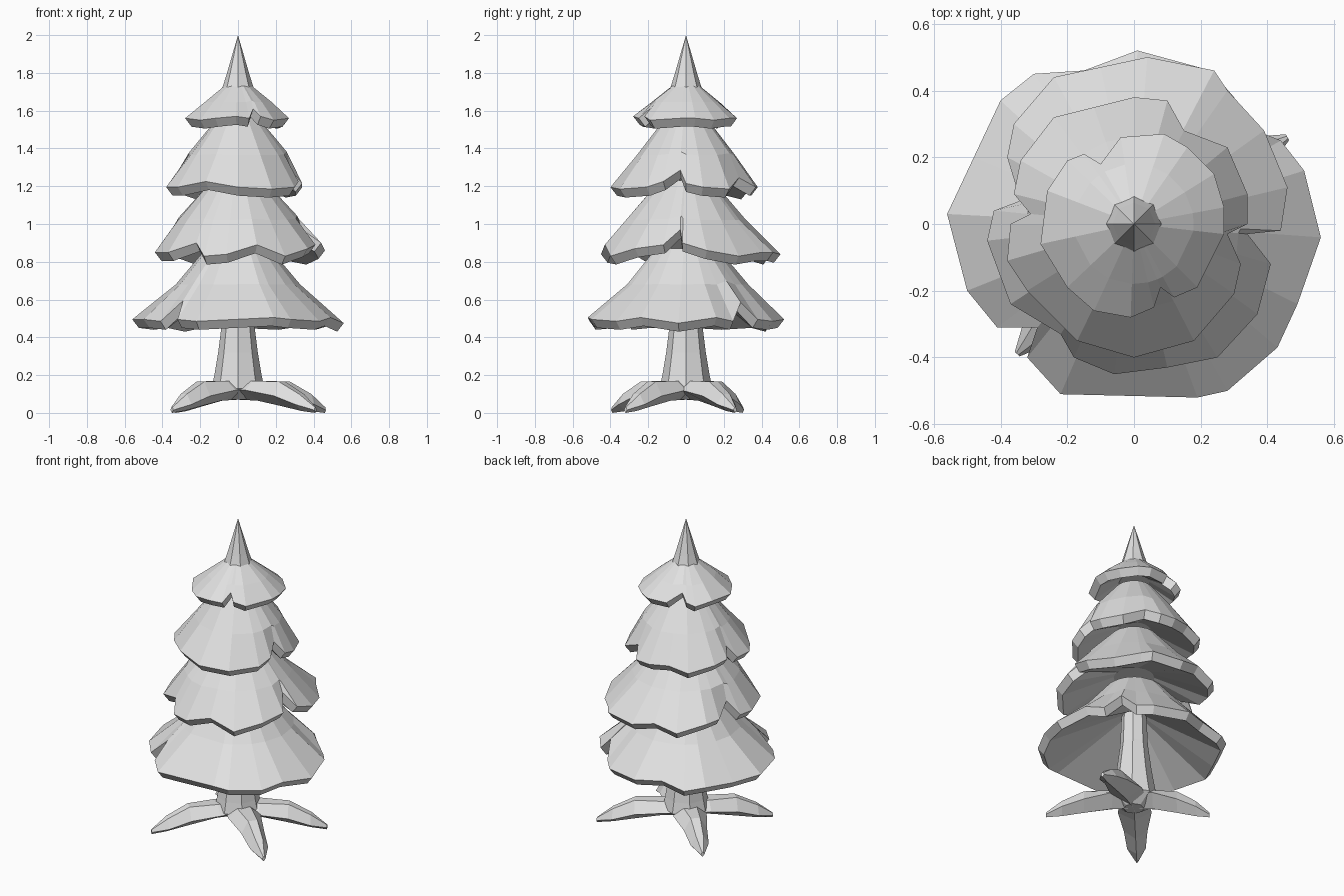
import bpy
import bmesh
from math import cos, sin, pi, atan2, hypot
from mathutils import Vector

default_cube = bpy.data.objects.get("Cube")
if default_cube:
    bpy.data.objects.remove(default_cube, do_unlink=True)

COLOUR = (0.75, 0.75, 0.75, 1.0)
grey = bpy.data.materials.new("light_grey")
grey.use_nodes = True
grey.diffuse_color = COLOUR
grey.node_tree.nodes["Principled BSDF"].inputs["Base Color"].default_value = COLOUR


def loft(name, rings):
    """Join equal-length rings of points into a closed flat-shaded skin."""
    bm = bmesh.new()
    loops = [[bm.verts.new(point) for point in ring] for ring in rings]
    count = len(loops[0])
    for lower, upper in zip(loops, loops[1:]):
        for i in range(count):
            j = (i + 1) % count
            bm.faces.new((lower[i], lower[j], upper[j], upper[i]))
    bm.faces.new(loops[0][::-1])
    bm.faces.new(loops[-1])
    bmesh.ops.remove_doubles(bm, verts=bm.verts[:], dist=0.0005)
    bmesh.ops.recalc_face_normals(bm, faces=bm.faces[:])
    mesh = bpy.data.meshes.new(name)
    bm.to_mesh(mesh)
    bm.free()
    mesh.materials.append(grey)
    obj = bpy.data.objects.new(name, mesh)
    bpy.context.collection.objects.link(obj)
    return obj


def circle(radius, z, sides=8):
    return [Vector((radius * cos(2 * pi * i / sides), radius * sin(2 * pi * i / sides), z))
            for i in range(sides)]


def branch_tier(name, outline, rim_z, shoulder, crown, hollow):
    """Skirt of branches: outline x, y and optional lift of the rim, all in hundredths."""
    rings = [[] for _ in range(5)]
    for x, y, *lift in outline:
        angle, reach = atan2(y, x), hypot(x, y) / 100
        raised = sum(lift) / 100
        z = rim_z + raised
        section = [hollow,
                   (reach - 0.035, z - 0.045),
                   (reach, z),
                   (min(shoulder[0], reach * 0.92), shoulder[1] + max(raised, 0) * 0.2),
                   crown]
        for ring, (radius, height) in zip(rings, section):
            ring.append(Vector((radius * cos(angle), radius * sin(angle), height)))
    return loft(name, rings)


# Four skirts of branches, lowest first
branch_tier("bottom_branches", [
    (56, -4, -2), (49, -24, 1), (43, -37, -1), (28, -50), (19, -52, 1), (-22, -51, -1),
    (-32, -40), (-29, -31, 10), (-41, -31, -1), (-50, -20), (-56, 3), (-48, 20, -1),
    (-40, 37), (-30, 45, -2), (-15, 46, 1), (1, 52), (23, 46, -1), (30, 38),
    (34, 29, 9), (44, 25, -1), (51, 16, 1)],
    0.495, shoulder=(0.33, 0.68), crown=(0.17, 0.87), hollow=(0.06, 0.7))

branch_tier("lower_branches", [
    (46, 11, 1), (44, -2, 5), (34, -3, 12), (41, -12, 4), (37, -27, 2), (25, -40, -2),
    (10, -43, 4), (-6, -45, -1), (-18, -40, -2), (-22, -33, 5), (-37, -24), (-44, -5),
    (-42, 4), (-34, 7, 8), (-38, 20, 2), (-36, 30, 2), (-24, 44, -2), (-10, 47, 2),
    (4, 50, -1), (24, 46), (28, 40), (39, 28, -2)],
    0.85, shoulder=(0.32, 1.02), crown=(0.14, 1.23), hollow=(0.12, 0.96))

branch_tier("middle_branches", [
    (34, 9), (34, 0, 2), (28, -3, 9), (32, -12, 3), (30, -21), (18, -35, -1),
    (0, -40), (-17, -35, 3), (-32, -20), (-38, -11), (-37, 0), (-31, 3, 7),
    (-36, 9, 2), (-34, 19, 1), (-24, 32, -2), (-12, 35, 1), (0, 38), (10, 37),
    (15, 28, 5), (28, 23, -1)],
    1.195, shoulder=(0.26, 1.365), crown=(0.11, 1.56), hollow=(0.1, 1.28))

branch_tier("upper_branches", [
    (27, 5), (24, 15, -1), (16, 23), (9, 27), (-4, 26), (-10, 18, 5), (-15, 21, 1),
    (-20, 19, -1), (-26, 10, 1), (-28, -6), (-20, -19, -1), (-12, -26), (-1, -28, 1),
    (6, -25), (8, -19, 5), (12, -22, 1), (19, -19, -1), (27, -3)],
    1.56, shoulder=(0.18, 1.645), crown=(0.075, 1.73), hollow=(0.09, 1.61))

# Pointed treetop
loft("treetop", [circle(0.09, 1.7), circle(0.064, 1.78), circle(0.0, 2.0)])

# Flared trunk
loft("trunk", [circle(0.06, 0.07), circle(0.14, 0.13), circle(0.125, 0.2),
               circle(0.105, 0.32), circle(0.082, 0.5), circle(0.07, 0.8)])


def root(name, tip_x, tip_y):
    """Bent root: ridge on top, flat sides, narrowing to a point on the ground."""
    length = hypot(tip_x, tip_y)
    out = Vector((tip_x, tip_y, 0)) / length
    side = Vector((-out.y, out.x, 0))
    up = Vector((0, 0, 1))
    # Share of the length, half width, underside, shoulder and ridge heights
    sections = [(0.0, 0.08, 0.07, 0.12, 0.17),
                (0.25, 0.1, 0.065, 0.12, 0.17),
                (0.57, 0.07, 0.035, 0.09, 0.165),
                (0.82, 0.055, 0.01, 0.045, 0.1),
                (1.0, 0.01, 0.0, 0.015, 0.03)]
    rings = []
    for share, half, low, shoulder, ridge in sections:
        centre = out * length * share
        rings.append([centre + up * low,
                      centre + side * half + up * shoulder,
                      centre + side * half * 0.4 + up * ridge,
                      centre - side * half * 0.4 + up * ridge,
                      centre - side * half + up * shoulder])
    return loft(name, rings)


# Four spreading roots
root("back_left_root", 0.46, 0.26)
root("front_left_root", 0.41, -0.32)
root("front_right_root", -0.35, -0.39)
root("back_right_root", -0.33, 0.3)
